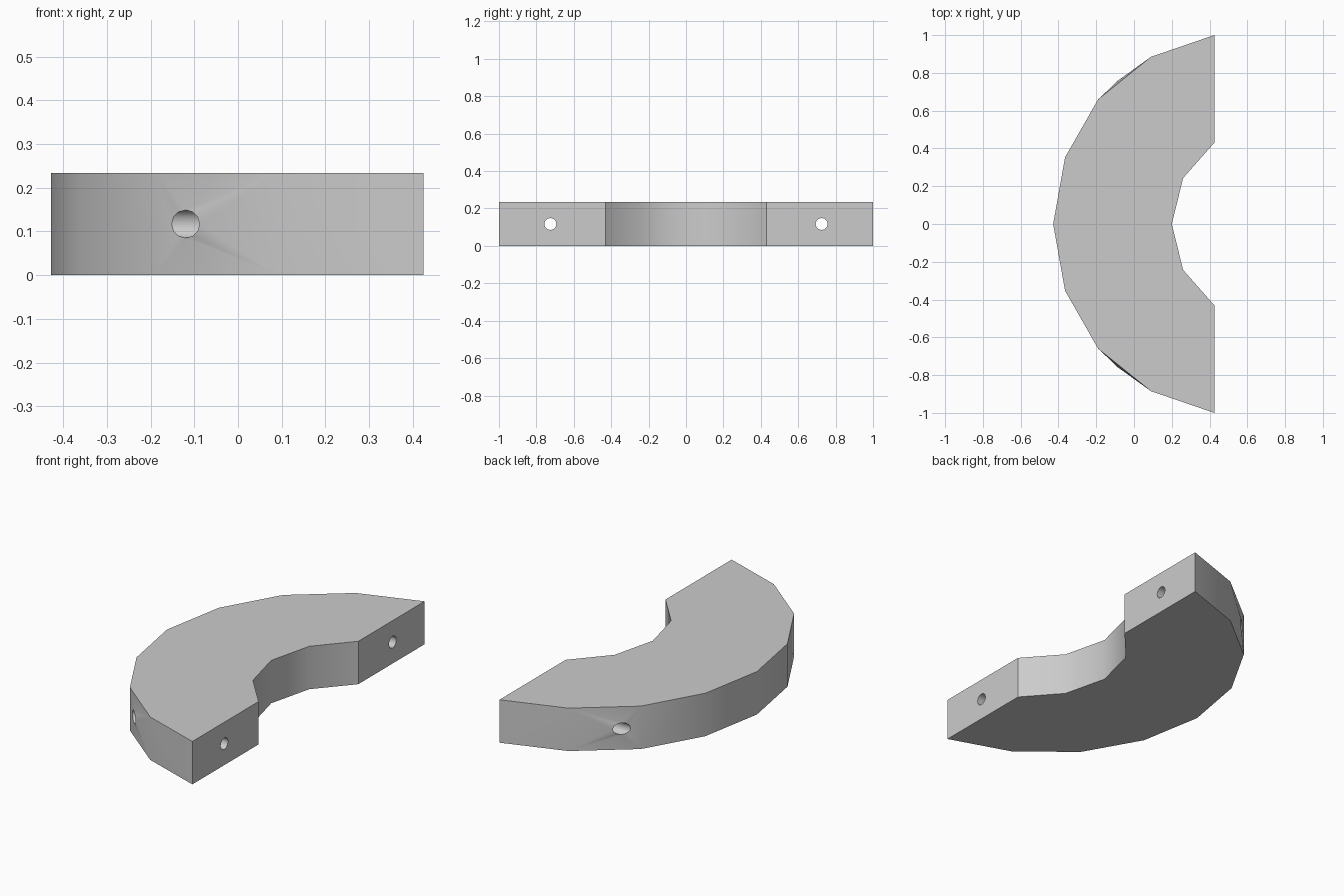
import bpy
import bmesh
from math import sin, cos, tau, radians
from mathutils import Vector

if "Cube" in bpy.data.objects:
    bpy.data.objects.remove(bpy.data.objects["Cube"], do_unlink=True)

HEIGHT = 0.234
HOLE_Y, HOLE_R, SIDES = 0.725, 0.032, 12

# Half outline: inner arc, flat end, outer arc
OUTLINE = [(0.2, 0), (0.26, 0.243), (0.425, 0.43), (0.425, 1),
           (0.09, 0.885), (-0.19, 0.66), (-0.365, 0.353), (-0.428, 0)]
END, DRILLED = 2, 4  # outline sides pierced by the bolt hole

gray = bpy.data.materials.new("light_gray")
gray.use_nodes = True
color = (0.6, 0.6, 0.6, 1)
gray.diffuse_color = color
gray.node_tree.nodes["Principled BSDF"].inputs["Base Color"].default_value = color

bm = bmesh.new()


def hole_ring(x_at):
    """Rim of the bolt hole; x_at gives the surface position for an offset in y."""
    ring = []
    for i in range(SIDES):
        a = tau * i / SIDES
        dy = HOLE_R * cos(a)
        ring.append(bm.verts.new((x_at(dy), HOLE_Y + dy, HEIGHT / 2 + HOLE_R * sin(a))))
    return ring


def pierced_panel(corners, ring):
    """Fan of faces from four corners to the hole rim."""
    for i in range(SIDES):
        k = i * 4 // SIDES
        after = ring[(i + 1) % SIDES]
        bm.faces.new((corners[k], ring[i], after))
        if (i + 1) * 4 % SIDES == 0:
            bm.faces.new((corners[k], after, corners[(k + 1) % 4]))


# Top, bottom and plain walls
bottom = [bm.verts.new((x, y, 0)) for x, y in OUTLINE]
top = [bm.verts.new((x, y, HEIGHT)) for x, y in OUTLINE]
bm.faces.new(top)
bm.faces.new(bottom)
for i in range(len(OUTLINE) - 1):
    if i not in (END, DRILLED):
        bm.faces.new((bottom[i], bottom[i + 1], top[i + 1], top[i]))

# Bolt hole from the flat end to the outer arc, whose rim follows the round surface
inner_rim = hole_ring(lambda dy: 0.425)
outer_rim = hole_ring(lambda dy: -0.12 + dy)
pierced_panel((top[END + 1], top[END], bottom[END], bottom[END + 1]), inner_rim)
pierced_panel((top[DRILLED], top[DRILLED + 1], bottom[DRILLED + 1], bottom[DRILLED]), outer_rim)
for i in range(SIDES):
    j = (i + 1) % SIDES
    bm.faces.new((inner_rim[i], inner_rim[j], outer_rim[j], outer_rim[i]))

# Mirror to the other half and close the seam
copy = bmesh.ops.duplicate(bm, geom=bm.verts[:] + bm.edges[:] + bm.faces[:])["geom"]
bmesh.ops.scale(bm, vec=Vector((1, -1, 1)),
                verts=[g for g in copy if isinstance(g, bmesh.types.BMVert)])
bmesh.ops.remove_doubles(bm, verts=bm.verts[:], dist=0.0001)
bmesh.ops.recalc_face_normals(bm, faces=bm.faces[:])

mesh = bpy.data.meshes.new("half_ring_clamp")
bm.to_mesh(mesh)
bm.free()
mesh.materials.append(gray)
clamp = bpy.data.objects.new("half_ring_clamp", mesh)
bpy.context.collection.objects.link(clamp)

# Smooth arcs with sharp corners
bpy.ops.object.select_all(action="DESELECT")
clamp.select_set(True)
bpy.context.view_layer.objects.active = clamp
bpy.ops.object.shade_smooth_by_angle(angle=radians(35))
